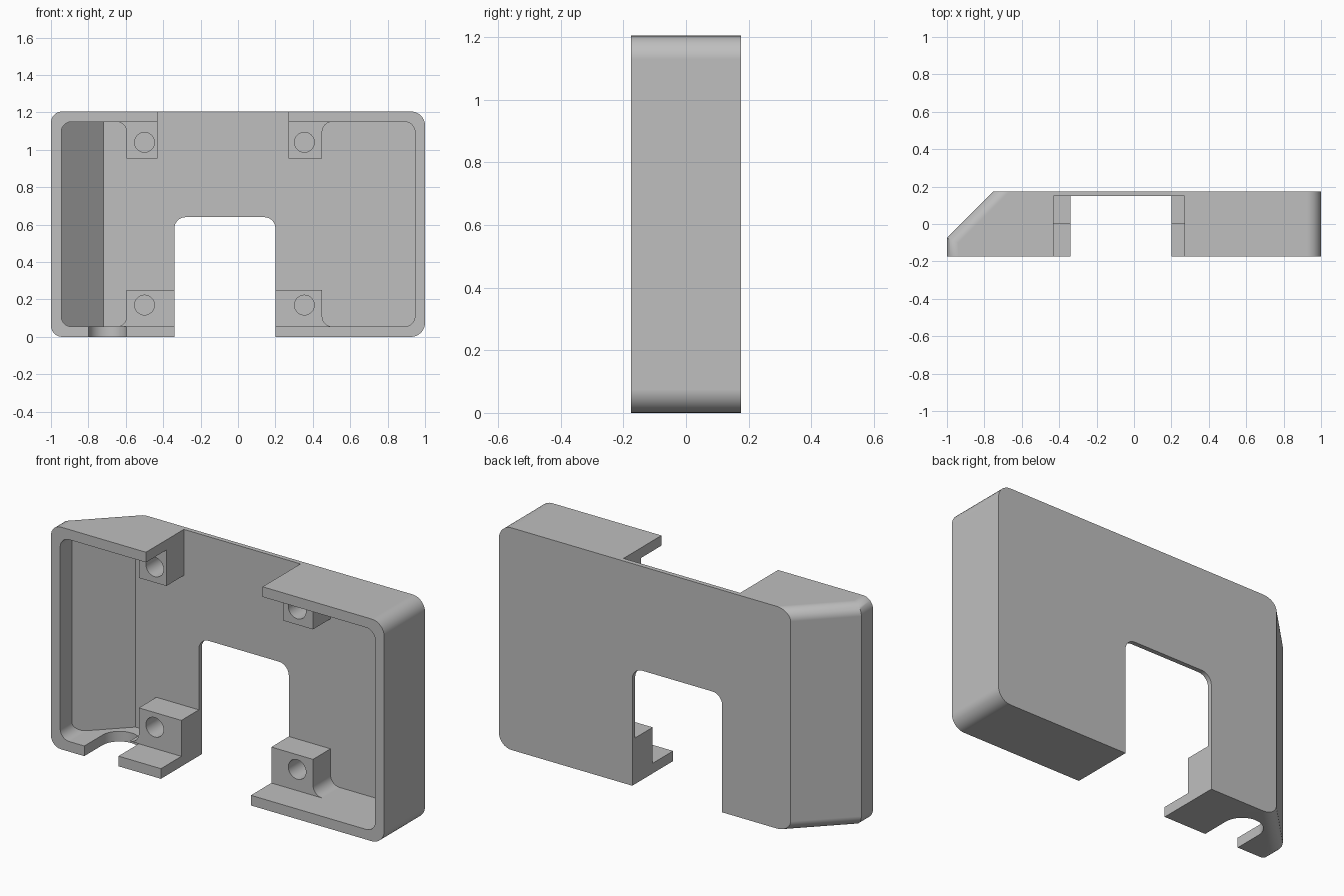
import bpy, bmesh, math
from mathutils import Vector

if "Cube" in bpy.data.objects:
    bpy.data.objects.remove(bpy.data.objects["Cube"], do_unlink=True)

W, H, D = 1.0, 1.205, 0.175      # half width, height, half depth
WALL, FLOOR_Y, R = 0.055, 0.15, 0.055

grey = bpy.data.materials.new("plain grey")
grey.use_nodes = True
colour = (0.52, 0.52, 0.52, 1)
grey.diffuse_color = colour
grey.node_tree.nodes["Principled BSDF"].inputs["Base Color"].default_value = colour


def prism(name, points, start, end, axis, edit=None):
    """Extrude a 2D outline along y (xz outline) or z (xy outline)."""
    bm = bmesh.new()
    if axis == "y":
        verts = [bm.verts.new((u, start, v)) for u, v in points]
        move = Vector((0, end - start, 0))
    else:
        verts = [bm.verts.new((u, v, start)) for u, v in points]
        move = Vector((0, 0, end - start))
    face = bm.faces.new(verts)
    grown = bmesh.ops.extrude_face_region(bm, geom=[face])["geom"]
    bmesh.ops.translate(bm, vec=move, verts=[g for g in grown if isinstance(g, bmesh.types.BMVert)])
    if edit:
        edit(bm)
    bmesh.ops.recalc_face_normals(bm, faces=bm.faces)
    mesh = bpy.data.meshes.new(name)
    bm.to_mesh(mesh)
    bm.free()
    mesh.materials.append(grey)
    ob = bpy.data.objects.new(name, mesh)
    bpy.context.collection.objects.link(ob)
    return ob


def arc(cx, cy, r, a0, a1, steps=8):
    angles = [math.radians(a0 + (a1 - a0) * i / steps) for i in range(steps + 1)]
    return [(cx + r * math.cos(a), cy + r * math.sin(a)) for a in angles]


def box(x0, x1, z0, z1):
    return [(x0, z0), (x1, z0), (x1, z1), (x0, z1)]


def round_edges(bm, test, radius):
    edges = [e for e in bm.edges if test(*(v.co for v in e.verts))]
    bmesh.ops.bevel(bm, geom=edges, offset=radius, offset_type="OFFSET", segments=8,
                    profile=0.5, affect="EDGES")


def combine(target, tool, operation):
    bpy.context.view_layer.objects.active = target
    mod = target.modifiers.new("combine", "BOOLEAN")
    mod.operation, mod.solver, mod.object = operation, "EXACT", tool
    bpy.ops.object.modifier_apply(modifier=mod.name)
    bpy.data.objects.remove(tool, do_unlink=True)


# Outer body: slanted at the back of one side, with rounded top and bottom edges
def round_body(bm):
    level = lambda a, b: abs(a.z - b.z) < 1e-4
    round_edges(bm, lambda a, b: level(a, b) and min(a.x, b.x) > 0.99, 0.075)
    round_edges(bm, lambda a, b: level(a, b) and max(a.x, b.x) < -0.7, 0.06)


housing = prism("housing", [(-W, -D), (W, -D), (W, D), (-0.75, D), (-W, -0.075)],
                0, H, "z", round_body)


# Cavity with rounded corners and a slanted inner wall
def shape_cavity(bm):
    round_edges(bm, lambda a, b: abs(a.y - b.y) > 0.1, R)
    cut = bmesh.ops.bisect_plane(bm, geom=bm.verts[:] + bm.edges[:] + bm.faces[:],
                                 plane_co=(-0.72, FLOOR_Y, 0), plane_no=(-1, 1, 0),
                                 clear_outer=True)["geom_cut"]
    bmesh.ops.contextual_create(bm, geom=[g for g in cut if isinstance(g, bmesh.types.BMEdge)])


combine(housing, prism("cavity", box(-W + WALL, W - WALL + 0.001, WALL, H - WALL),
                       -0.3, FLOOR_Y, "y", shape_cavity), "DIFFERENCE")

# Four screw bosses, each blended into the wall beside it
for outer, inner, side in ((-0.595, -0.3, -1), (0.45, 0.15, 1)):
    for wall_z, end_z, up in ((WALL, 0.25, 1), (H - WALL, 0.955, -1)):
        blend = [(outer + side * (R - x), wall_z + up * (R - z))
                 for x, z in arc(0, 0, R, 0, 90)]
        root = wall_z - up * 0.02
        outline = [(inner, end_z), (outer, end_z)] + blend + [(outer + side * R, root), (inner, root)]
        combine(housing, prism("boss", outline, 0, 0.16, "y"), "UNION")

# Gap in the top wall
combine(housing, prism("top_gap", box(-0.43, 0.27, 0.8, 1.4), -0.3, FLOOR_Y, "y"), "DIFFERENCE")

# Round-cornered opening through the lower middle
opening = [(-0.34, -0.2), (0.2, -0.2)] + arc(0.14, 0.58, 0.06, 0, 90) + arc(-0.28, 0.58, 0.06, 90, 180)
combine(housing, prism("lower_opening", opening, -0.4, 0.4, "y"), "DIFFERENCE")

# Round-ended cable slot in the bottom wall
slot = [(-0.8, -0.4), (-0.595, -0.4)] + arc(-0.6975, -0.02, 0.1025, 0, 180, 20)
combine(housing, prism("cable_slot", slot, -0.1, WALL, "z"), "DIFFERENCE")

# Blind screw holes
for x in (-0.5, 0.355):
    for z in (0.17, 1.04):
        circle = arc(x, z, 0.053, 0, 360, 32)[:-1]
        combine(housing, prism("screw_hole", circle, -0.1, FLOOR_Y, "y"), "DIFFERENCE")

# Smooth the curved faces, keep the flat ones crisp
bpy.ops.object.select_all(action="DESELECT")
housing.select_set(True)
bpy.context.view_layer.objects.active = housing
bpy.ops.object.shade_smooth_by_angle(angle=math.radians(30))
weighted = housing.modifiers.new("flat_normals", "WEIGHTED_NORMAL")
weighted.keep_sharp = True
